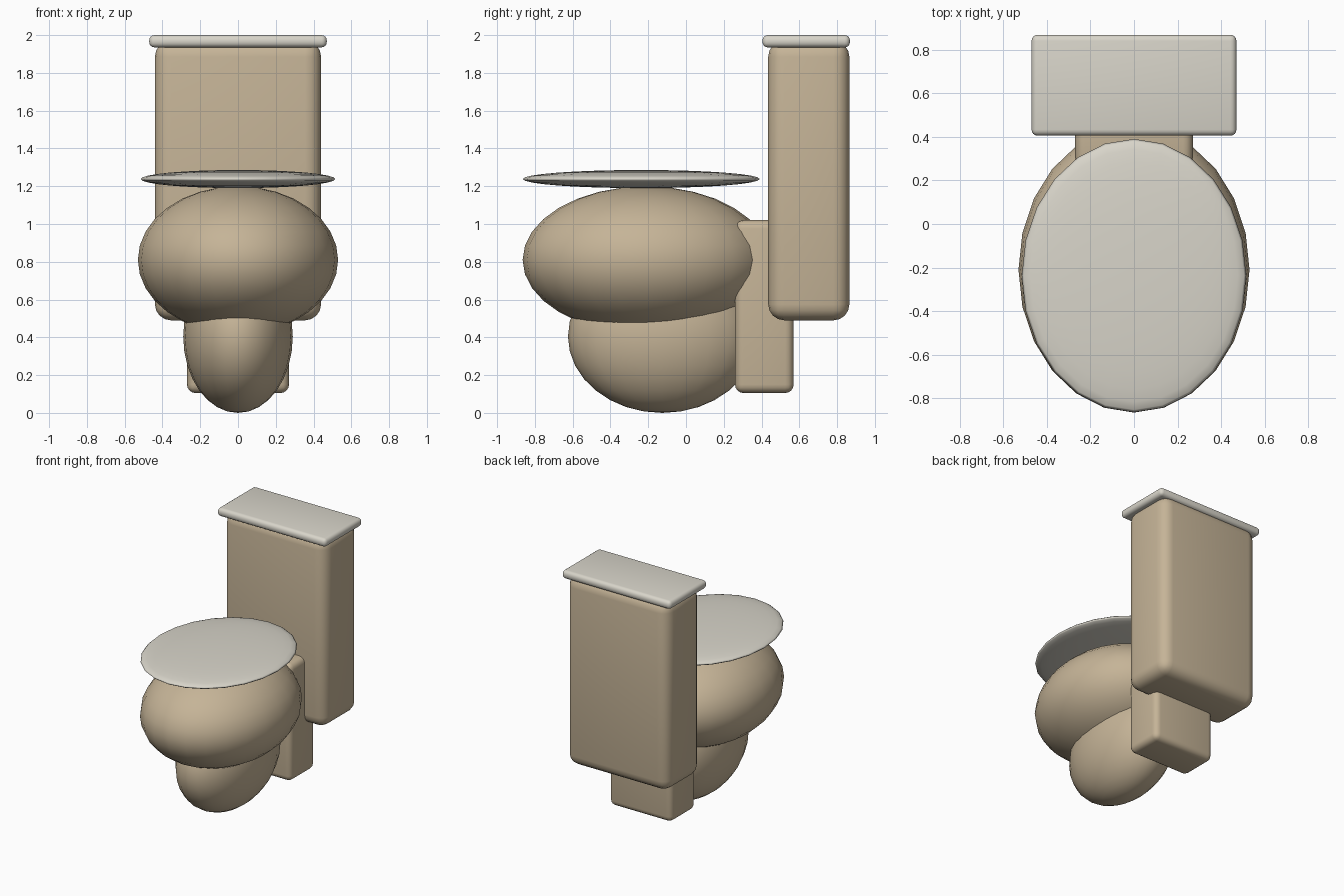
import bpy, math

if "Cube" in bpy.data.objects:
    bpy.data.objects.remove(bpy.data.objects["Cube"])


def material(name, rgb):
    m = bpy.data.materials.new(name)
    m.diffuse_color = (*rgb, 1.0)
    m.use_nodes = True
    m.node_tree.nodes["Principled BSDF"].inputs["Base Color"].default_value = m.diffuse_color
    return m


tan = material("tan ceramic", (0.56, 0.455, 0.31))
cream = material("cream plastic", (0.69, 0.665, 0.59))


def finish(ob, name, mat):
    ob.name = name
    ob.data.materials.append(mat)
    bpy.ops.object.transform_apply(location=False, rotation=False, scale=True)


def ellipsoid(name, mat, centre, radii):
    bpy.ops.mesh.primitive_uv_sphere_add(segments=24, ring_count=16, radius=1, location=centre)
    ob = bpy.context.object
    ob.scale = radii
    finish(ob, name, mat)
    bpy.ops.object.shade_smooth()
    return ob


def rounded_box(name, mat, lo, hi, bevel):
    centre = [(a + b) / 2 for a, b in zip(lo, hi)]
    bpy.ops.mesh.primitive_cube_add(size=1, location=centre)
    ob = bpy.context.object
    ob.scale = [b - a for a, b in zip(lo, hi)]
    finish(ob, name, mat)
    mod = ob.modifiers.new("rounding", 'BEVEL')
    mod.width = bevel
    mod.segments = 4
    bpy.ops.object.modifier_apply(modifier=mod.name)
    bpy.ops.object.shade_smooth_by_angle(angle=math.radians(35))
    return ob


# Bowl, foot and closed seat lid
ellipsoid("bowl", tan, (0, -0.21, 0.81), (0.53, 0.655, 0.39))
ellipsoid("foot", tan, (0, -0.125, 0.405), (0.29, 0.5, 0.405))
ellipsoid("seat_lid", cream, (0, -0.237, 1.238), (0.515, 0.627, 0.048))

# Rear support joining bowl and tank
rounded_box("rear_support", tan, (-0.27, 0.26, 0.105), (0.27, 0.57, 1.02), 0.045)

# Water tank with overhanging lid
rounded_box("tank", tan, (-0.44, 0.435, 0.49), (0.44, 0.865, 1.97), 0.085)
rounded_box("tank_lid", cream, (-0.47, 0.405, 1.935), (0.47, 0.868, 2.0), 0.028)
